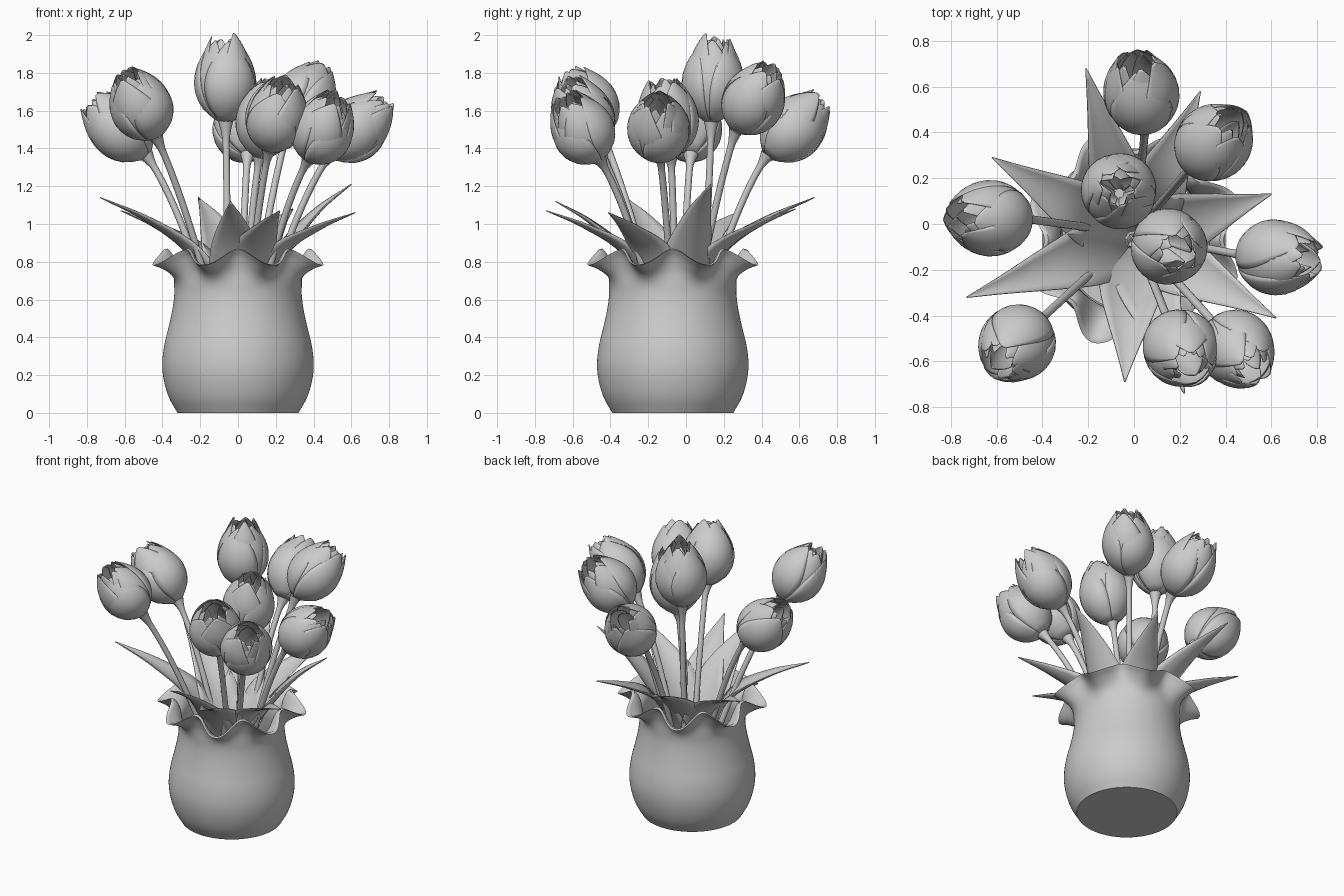
import bpy, bmesh, math, random
from mathutils import Vector

if "Cube" in bpy.data.objects:
    bpy.data.objects.remove(bpy.data.objects["Cube"])

random.seed(4)
V = Vector
CY = -0.07  # vase centre in y


def add_grid(bm, rows, closed=False, cap_start=False, cap_end=False):
    vs = [[bm.verts.new(p) for p in r] for r in rows]
    n = len(rows[0])
    for a, b in zip(vs, vs[1:]):
        for i in range(n if closed else n - 1):
            j = (i + 1) % n
            bm.faces.new((a[i], a[j], b[j], b[i]))
    if cap_start:
        bm.faces.new(vs[0][::-1])
    if cap_end:
        bm.faces.new(vs[-1])


def finish(bm, name, thick=0, angle=50):
    bmesh.ops.remove_doubles(bm, verts=bm.verts, dist=1e-5)
    bmesh.ops.recalc_face_normals(bm, faces=bm.faces)
    me = bpy.data.meshes.new(name)
    bm.to_mesh(me)
    bm.free()
    ob = bpy.data.objects.new(name, me)
    bpy.context.collection.objects.link(ob)
    if thick:
        m = ob.modifiers.new("thickness", 'SOLIDIFY')
        m.thickness = thick
        m.offset = 0
    bpy.ops.object.select_all(action='DESELECT')
    ob.select_set(True)
    bpy.context.view_layer.objects.active = ob
    bpy.ops.object.shade_smooth_by_angle(angle=math.radians(angle))
    return ob


def interp(pts, t):
    # smooth Catmull-Rom value through evenly spaced points
    n = len(pts) - 1
    f = min(max(t, 0), 1) * n
    i = min(int(f), n - 1)
    f -= i
    p1, p2 = pts[i], pts[i + 1]
    p0 = pts[i - 1] if i else p1 * 2 - p2
    p3 = pts[i + 2] if i + 2 <= n else p2 * 2 - p1
    return 0.5 * (p1 * 2 + (p2 - p0) * f + (p0 * 2 - p1 * 5 + p2 * 4 - p3) * f ** 2
                  + (p1 * 3 - p0 - p2 * 3 + p3) * f ** 3)


# Vase: lathe profile whose flared rim ripples in eight waves
outer = [V(p) for p in ((.32, 0), (.365, .08), (.392, .17), (.401, .26), (.39, .36), (.366, .46),
                        (.345, .56), (.337, .65), (.352, .73), (.395, .79), (.438, .822))]
prof = [interp(outer, i / 40) for i in range(41)]
prof += [V((p.x - 0.018, max(p.y, 0.02) + (0.006 if p.y > .75 else 0))) for p in reversed(prof)]
rows = []
for p in prof:
    k = max(0, min(1, (p.y - 0.66) / 0.162)) ** 1.6
    ring = []
    for i in range(128):
        a = 2 * math.pi * i / 128
        c = math.cos(8 * a) * k
        r = p.x - 0.046 * c
        ring.append((r * math.cos(a), CY + r * math.sin(a), p.y + 0.042 * c))
    rows.append(ring)
bm = bmesh.new()
add_grid(bm, rows, True, True, True)
finish(bm, "vase")

# Tulips: (centre, axis direction, head length)
tulips = [((.03, .575, 1.51), (-.1, .7, .7), .43), ((.35, .36, 1.66), (.42, .46, .77), .43),
          ((-.065, .145, 1.765), (0, .05, 1), .465), ((-.63, .025, 1.51), (-.7, 0, .7), .43),
          ((.155, -.1, 1.56), (.2, -.1, 1), .44), ((.63, -.145, 1.51), (.7, -.03, .7), .43),
          ((.45, -.55, 1.50), (.38, -.46, .78), .41), ((.205, -.545, 1.57), (.2, -.42, .87), .42),
          ((-.515, -.525, 1.63), (-.4, -.42, .82), .42)]
petal_r = [.022, .105, .146, .164, .164, .149, .119, .08]
layers = [(0, 1.0, .95, 60), (60, .96, .98, 60), (25, .86, 1.0, 48), (85, .76, .98, 48),
          (40, .58, .93, 50)]

for n, (c, d, length) in enumerate(tulips, 1):
    d = V(d).normalized()
    base = V(c) - d * length * .5
    q = V((0, 0, 1)).rotation_difference(d)
    spin = random.uniform(0, 120)

    # Flower head: layers of three cupped petals
    bm = bmesh.new()
    for off, rs, ls, half in layers:
        for k in range(3):
            mid = math.radians(spin + off + 120 * k + random.uniform(-8, 8))
            jl = ls * random.uniform(.95, 1.02)
            open_tip = random.uniform(-.01, .012)
            rows = []
            for i in range(15):
                v = 1 - (1 - i / 14) ** 1.3
                w = math.radians(half) * max(0.02, 1 - v ** 3.5) ** .6
                row = []
                for j in range(11):
                    u = j / 5 - 1
                    r = interp(petal_r, v) * rs * (1 - .03 * u * u) + open_tip * v ** 4
                    a = mid + u * w
                    row.append(base + q @ V((r * math.cos(a), r * math.sin(a), length * jl * v)))
                rows.append(row)
            add_grid(bm, rows)
    finish(bm, f"tulip_head_{n}", 0.004)

    # Stem: curved tube widening under the head
    start = V((base.x * .06, CY + .03 + base.y * .06, .12))
    ctrl = V((base.x * .55, base.y * .55 - .02, 1.05))
    if n == 3:  # the upright flower has a straight stem
        start, ctrl = V((-.05, .05, .12)), V((-.055, .12, 1.0))
    rows = []
    for i in range(25):
        t = i / 24
        p = start * (1 - t) ** 2 + ctrl * 2 * t * (1 - t) + (base + d * .012) * t * t
        tan = ((ctrl - start) * (1 - t) + (base - ctrl) * t).normalized()
        rot = V((0, 0, 1)).rotation_difference(tan)
        r = .018 + .022 * max(0, (t - .9) / .1) ** 1.5
        rows.append([p + rot @ V((r * math.cos(a * math.pi / 6), r * math.sin(a * math.pi / 6), 0))
                     for a in range(12)])
    bm = bmesh.new()
    add_grid(bm, rows, True, True, True)
    finish(bm, f"stem_{n}")

# Leaves: pointed folded blades leaning out over the rim
tips = [(-.21, .68, 1.14), (.29, .58, 1.08), (-.62, .29, 1.07), (.6, .13, 1.21),
        (-.73, -.32, 1.14), (.62, -.41, 1.06), (-.04, -.69, 1.12), (.22, -.74, 1.07)]
widths = [.05, .09, .125, .14, .13, .10, .065, .032, .002]
for n, tip in enumerate(tips, 1):
    tip = V(tip)
    out = V((tip.x, tip.y - CY, 0))
    reach = out.length
    out.normalize()
    side = V((-out.y, out.x, 0))
    path = [V((.03, .25)), V((.11, .56)), V((.27, .835)),
            V((.27 + (reach - .27) * .5, .835 + (tip.z - .835) * .6)), V((reach, tip.z))]
    bm = bmesh.new()
    rows = []
    for i in range(21):
        t = i / 20
        p = interp(path, t)
        w = interp(widths, t)
        rows.append([V((0, CY, 0)) + out * (p.x - .2 * w * u * u) + side * (w * u)
                     + V((0, 0, p.y + .22 * w * u * u)) for u in (-1, -.67, -.33, 0, .33, .67, 1)])
    add_grid(bm, rows)
    finish(bm, f"leaf_{n}", 0.005)
